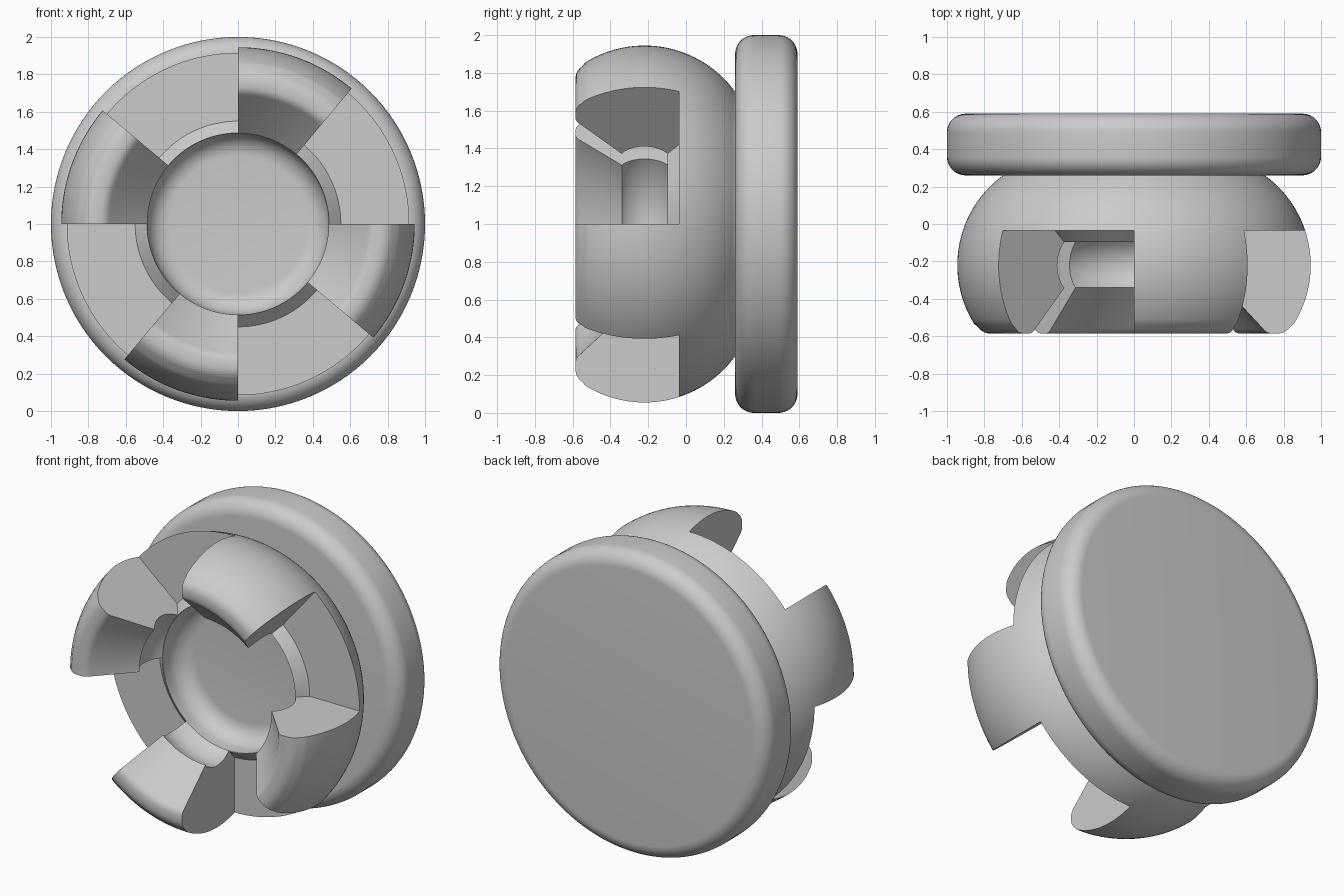
import bpy, bmesh
from math import sin, cos, pi, radians, sqrt

cube = bpy.data.objects.get("Cube")
if cube:
    bpy.data.objects.remove(cube, do_unlink=True)

grey = bpy.data.materials.new("plain grey")
grey.use_nodes = True
colour = (0.6, 0.6, 0.6, 1)
grey.diffuse_color = colour
grey.node_tree.nodes["Principled BSDF"].inputs["Base Color"].default_value = colour


def arc(r, y, rad, start, end, n=10):
    """Profile arc about (r, y); degrees from outward, turning towards the back."""
    angles = [radians(start + (end - start) * i / n) for i in range(n + 1)]
    return [(r + rad * cos(a), y + rad * sin(a)) for a in angles]


def point(r, y, a):
    return (r * cos(a), y, 1 + r * sin(a))


def lathe(bm, profile, steps, start=0.0, sweep=360.0):
    """Turn a (radius, y) profile about the y axis, closing partial turns with caps."""
    full = sweep >= 360
    angles = [radians(start + sweep * i / steps) for i in range(steps if full else steps + 1)]
    rings = [[bm.verts.new(point(r, y, a)) for r, y in profile] for a in angles]
    pairs = list(zip(rings, rings[1:]))
    if full:
        pairs.append((rings[-1], rings[0]))
    else:
        bm.faces.new(rings[0])
        bm.faces.new(rings[-1])
    n = len(profile)
    for p, q in pairs:
        for i in range(n - 1 if full else n):
            j = (i + 1) % n
            bm.faces.new((p[i], p[j], q[j], q[i]))
    if full:
        # flat discs close both ends of the profile
        bm.faces.new([ring[0] for ring in rings])
        bm.faces.new([ring[-1] for ring in rings])


def finish(bm, name):
    bmesh.ops.recalc_face_normals(bm, faces=bm.faces)
    mesh = bpy.data.meshes.new(name)
    bm.to_mesh(mesh)
    bm.free()
    mesh.materials.append(grey)
    obj = bpy.data.objects.new(name, mesh)
    bpy.context.collection.objects.link(obj)
    return obj


def smooth(obj):
    bpy.ops.object.select_all(action='DESELECT')
    obj.select_set(True)
    bpy.context.view_layer.objects.active = obj
    bpy.ops.object.shade_smooth_by_angle(angle=radians(25))


# Back disc with rounded rim
bm = bmesh.new()
rim = arc(0.9, 0.36, 0.1, -90, 0) + arc(0.9, 0.49, 0.1, 0, 90)
lathe(bm, rim, 128)
smooth(finish(bm, "back_disc"))

# Bulging body: dish, grooved bore, flared mouth, rounded tip, outer bulge
bm = bmesh.new()
dish = arc(0.365, -0.04, 0.12, 90, 0, 8)
groove = arc(0.36, -0.22, 0.176, 45, -45, 12)
body = dish + [(0.485, -0.095)] + groove[1:-1] + [(0.485, -0.34)]
body += [(0.685, -0.555), (0.695, -0.567), (0.71, -0.579), (0.73, -0.586)]
body += [(0.775, -0.586), (0.8, -0.58), (0.825, -0.563), (0.838, -0.547)]
body += arc(0.352, -0.22, 0.593, -32, 54, 32)
body += [(0.69, 0.275)]
lathe(bm, body, 144, start=1.25)
body_obj = finish(bm, "toothed_body")

# Cutter: four wide gaps that leave a bevelled lip round the bore
bm = bmesh.new()
gap = [(0.55, -0.036), (1.2, -0.036), (1.2, -0.8), (0.3, -0.8), (0.3, -0.123), (0.46, -0.123)]
for k in range(4):
    lathe(bm, gap, 24, start=90 * k, sweep=50)
cutter = finish(bm, "gap_cutter")
cutter.hide_render = True

cut = body_obj.modifiers.new("gaps", 'BOOLEAN')
cut.operation = 'DIFFERENCE'
cut.solver = 'EXACT'
cut.object = cutter
bpy.context.view_layer.objects.active = body_obj
bpy.ops.object.modifier_apply(modifier=cut.name)
bpy.data.objects.remove(cutter, do_unlink=True)
smooth(body_obj)
